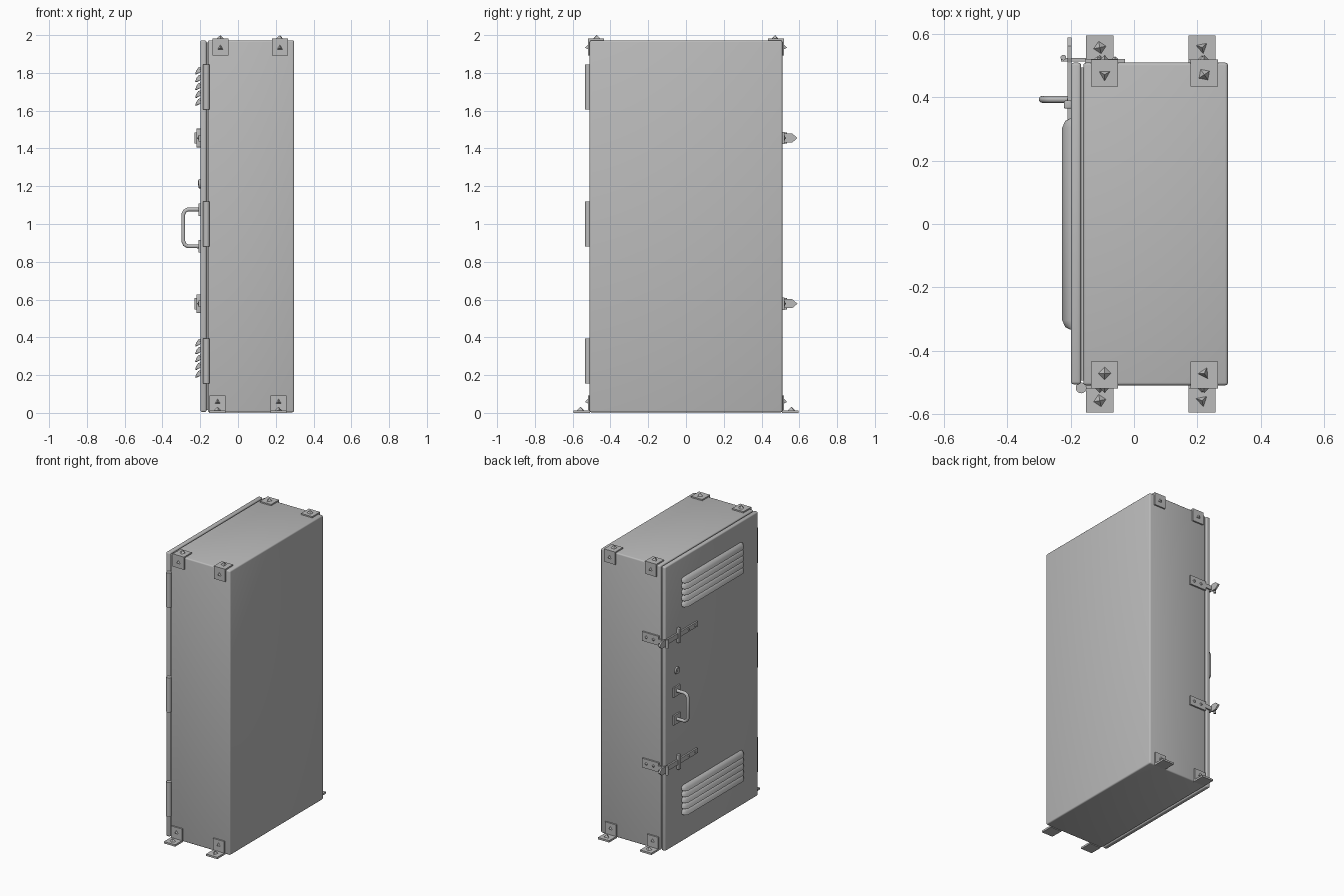
import bpy, bmesh, math
from mathutils import Vector, Matrix

cube = bpy.data.objects.get("Cube")
if cube:
    bpy.data.objects.remove(cube, do_unlink=True)

steel = bpy.data.materials.new("grey_steel")
steel.use_nodes = True
steel.diffuse_color = (0.5, 0.5, 0.5, 1)
steel.node_tree.nodes["Principled BSDF"].inputs["Base Color"].default_value = (0.5, 0.5, 0.5, 1)


def finish(name, bm, smooth=False):
    bmesh.ops.recalc_face_normals(bm, faces=bm.faces)
    mesh = bpy.data.meshes.new(name)
    bm.to_mesh(mesh)
    bm.free()
    mesh.materials.append(steel)
    obj = bpy.data.objects.new(name, mesh)
    bpy.context.collection.objects.link(obj)
    if smooth:
        shade(obj)
    return obj


def shade(obj):
    bpy.ops.object.select_all(action='DESELECT')
    obj.select_set(True)
    bpy.context.view_layer.objects.active = obj
    bpy.ops.object.shade_smooth_by_angle(angle=math.radians(40))


def box(name, x, y, z, bevel=0):
    lo, hi = Vector((x[0], y[0], z[0])), Vector((x[1], y[1], z[1]))
    bm = bmesh.new()
    bmesh.ops.create_cube(bm, size=1)
    for v in bm.verts:
        v.co = (lo + hi) / 2 + v.co * (hi - lo)
    if bevel:
        bmesh.ops.bevel(bm, geom=bm.edges[:], offset=bevel, segments=3,
                        profile=0.5, affect='EDGES')
    return finish(name, bm, bevel > 0)


def cone(name, base, axis, r1, r2, height, sides, spin=0):
    """Cone or cylinder standing on base and pointing along axis."""
    bm = bmesh.new()
    turn = Vector(axis).to_track_quat('Z', 'Y').to_matrix().to_4x4()
    place = (Matrix.Translation(base) @ turn @ Matrix.Rotation(spin, 4, 'Z')
             @ Matrix.Translation((0, 0, height / 2)))
    bmesh.ops.create_cone(bm, cap_ends=True, segments=sides, radius1=r1,
                          radius2=r2, depth=height, matrix=place)
    return finish(name, bm, sides > 6)


def prism(name, outline, thickness):
    """Extrude a closed outline of points along a vector."""
    bm = bmesh.new()
    face = bm.faces.new([bm.verts.new(p) for p in outline])
    new = bmesh.ops.extrude_face_region(bm, geom=[face])["geom"]
    bmesh.ops.translate(bm, vec=thickness,
                        verts=[g for g in new if isinstance(g, bmesh.types.BMVert)])
    return finish(name, bm)


# Cabinet body, door seal and door
box("cabinet_body", (-0.16, 0.297), (-0.51, 0.51), (0.003, 1.972), 0.009)
box("door_seal", (-0.172, -0.155), (-0.495, 0.495), (0.015, 1.96))
box("door", (-0.199, -0.167), (-0.507, 0.51), (0.005, 1.972), 0.009)

# Hinge barrels
for i, z in enumerate((0.155, 0.88, 1.605)):
    cone(f"hinge_{i}", (-0.167, -0.518, z), (0, 0, 1), 0.017, 0.017, 0.24, 16)


# Louvres with tapered ends
def louvre(name, z):
    profile = ((0, 0.021), (0.012, 0.017), (0.023, 0.001), (0.029, -0.018),
               (0.022, -0.019), (0, -0.006))
    bm = bmesh.new()
    rings = []
    for y, s in ((-0.333, 0.2), (-0.326, 0.65), (-0.305, 1),
                 (0.305, 1), (0.326, 0.65), (0.333, 0.2)):
        rings.append([bm.verts.new((-0.198 - d * s, y, z + h * (0.4 + 0.6 * s)))
                      for d, h in profile])
    for a, b in zip(rings, rings[1:]):
        for k in range(len(profile)):
            n = (k + 1) % len(profile)
            bm.faces.new((a[k], a[n], b[n], b[k]))
    bm.faces.new(rings[0])
    bm.faces.new(rings[-1])
    finish(name, bm, True)


for group, start in (("lower", 0.205), ("upper", 1.645)):
    for i in range(5):
        louvre(f"{group}_louvre_{i}", start + 0.0415 * i)

# Pull handle: bent tube on two mounting plates
curve = bpy.data.curves.new("pull_handle", 'CURVE')
curve.dimensions = '3D'
curve.bevel_depth = 0.011
curve.bevel_resolution = 3
curve.use_fill_caps = True
path = [(-0.2, 1.077), (-0.265, 1.077), (-0.282, 1.068), (-0.29, 1.05),
        (-0.29, 0.91), (-0.282, 0.891), (-0.265, 0.882), (-0.2, 0.882)]
spline = curve.splines.new('POLY')
spline.points.add(len(path) - 1)
for point, (x, z) in zip(spline.points, path):
    point.co = (x, 0.394, z, 1)
curve.materials.append(steel)
handle = bpy.data.objects.new("pull_handle", curve)
bpy.context.collection.objects.link(handle)
bpy.ops.object.select_all(action='DESELECT')
handle.select_set(True)
bpy.context.view_layer.objects.active = handle
bpy.ops.object.convert(target='MESH')
shade(bpy.context.view_layer.objects.active)
for side, z in (("upper", 1.075), ("lower", 0.882)):
    box(f"{side}_handle_plate", (-0.209, -0.197), (0.36, 0.43), (z - 0.033, z + 0.033))

# Lock escutcheon and barrel
cone("lock_plate", (-0.197, 0.385, 1.213), (-1, 0, 0), 0.026, 0.023, 0.011, 20)
cone("lock_barrel", (-0.206, 0.385, 1.217), (-1, 0, 0), 0.012, 0.012, 0.005, 12)

# Hasp latches: side plate, pointed strap, staple and turning toggle
for side, z in (("lower", 0.578), ("upper", 1.455)):
    box(f"{side}_latch_side_plate", (-0.155, -0.028), (0.508, 0.521), (z - 0.032, z + 0.032))
    box(f"{side}_latch_tongue", (-0.23, -0.15), (0.514, 0.524), (z - 0.014, z + 0.014))
    strap = [(0.17, -0.017), (0.51, -0.017), (0.525, -0.024), (0.562, -0.024), (0.59, 0),
             (0.562, 0.024), (0.525, 0.024), (0.51, 0.017), (0.17, 0.017)]
    prism(f"{side}_latch_strap", [(-0.21, y, z + h) for y, h in strap], (0.012, 0, 0))
    box(f"{side}_latch_toggle", (-0.221, -0.197), (0.365, 0.39), (z - 0.05, z + 0.05), 0.004)
    cone(f"{side}_latch_pin", (-0.223, 0.526, z - 0.03), (0, 0, 1), 0.009, 0.009, 0.06, 10)
    for i, x in enumerate((-0.06, -0.115)):
        cone(f"{side}_latch_side_bolt_{i}", (x, 0.52, z), (0, 1, 0), 0.013, 0, 0.01, 4)
    for i, y in enumerate((0.2, 0.27)):
        cone(f"{side}_latch_strap_bolt_{i}", (-0.209, y, z), (-1, 0, 0), 0.01, 0, 0.008, 4)

# Corner brackets: wrapped over the top, splayed into feet at the bottom
for sy, end in ((-1, "front"), (1, "back")):
    def span(a, b):
        return sorted((a * sy, b * sy))
    for i, (top_x, foot_x) in enumerate(((-0.093, -0.108), (0.222, 0.215))):
        tag = f"{end}_{i}"
        wide = (top_x - 0.043, top_x + 0.043)
        foot = (foot_x - 0.043, foot_x + 0.043)
        sides = 4 if (i == 0) == (sy < 0) else 3
        box(f"top_bracket_{tag}", wide, span(0.434, 0.52), (1.968, 1.981))
        box(f"top_bracket_flange_{tag}", wide, span(0.507, 0.52), (1.893, 1.981))
        cone(f"top_bolt_{tag}", (top_x, 0.472 * sy, 1.98), (0, 0, 1),
             0.021, 0, 0.02, sides, i * 0.6)
        cone(f"top_flange_bolt_{tag}", (top_x, 0.519 * sy, 1.933), (0, sy, 0),
             0.017, 0, 0.015, 3)
        box(f"foot_plate_{tag}", foot, span(0.507, 0.595), (0, 0.013))
        box(f"foot_flange_{tag}", foot, span(0.507, 0.52), (0, 0.093))
        cone(f"foot_bolt_{tag}", (foot_x, 0.558 * sy, 0.012), (0, 0, 1),
             0.021, 0, 0.02, 4 - i, 0.2)
        cone(f"foot_flange_bolt_{tag}", (foot_x, 0.519 * sy, 0.058), (0, sy, 0),
             0.017, 0, 0.015, 3)
